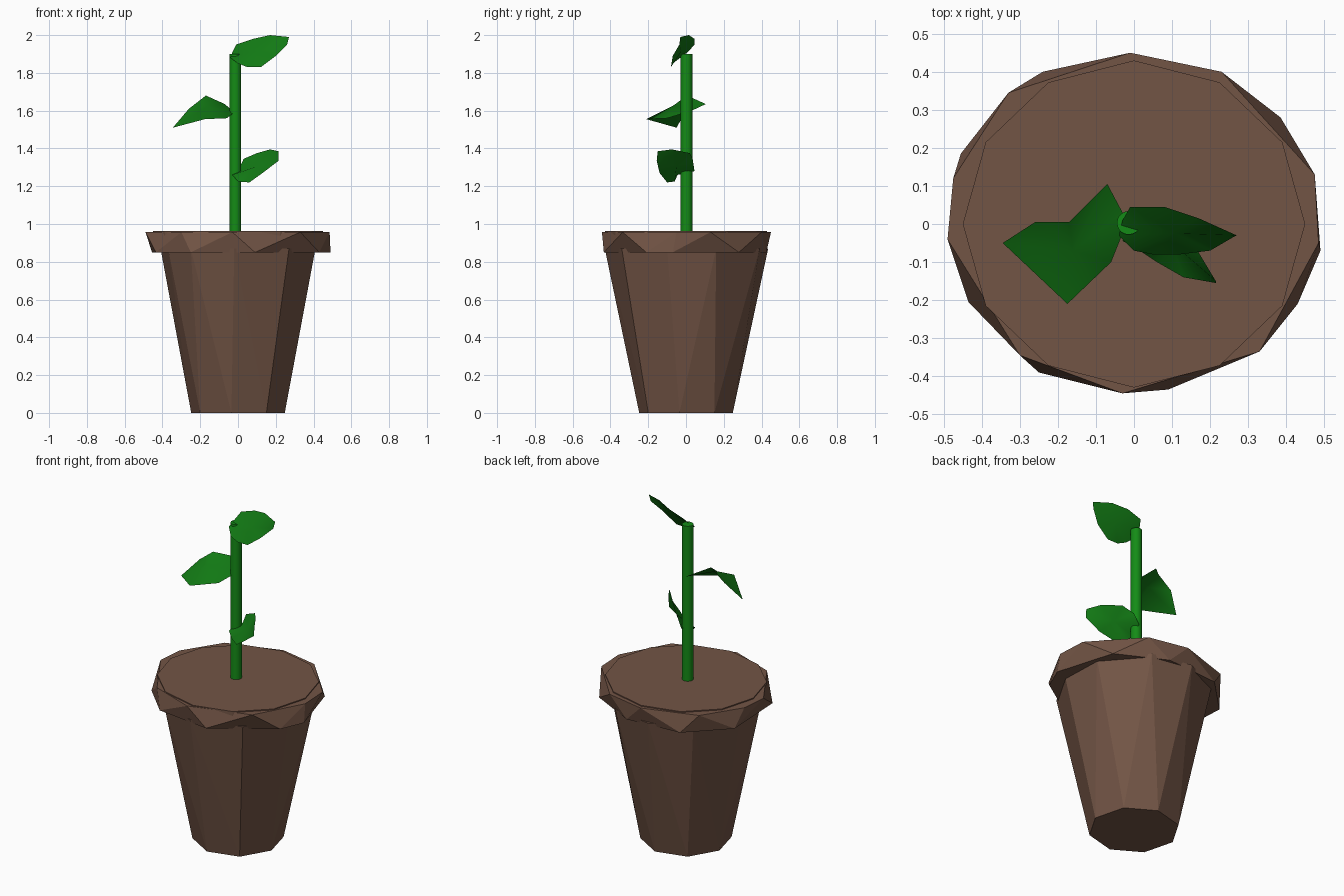
import bpy, bmesh, math

if "Cube" in bpy.data.objects:
    bpy.data.objects.remove(bpy.data.objects["Cube"])


def material(name, rgb):
    m = bpy.data.materials.new(name)
    m.diffuse_color = (*rgb, 1)
    m.use_nodes = True
    m.node_tree.nodes["Principled BSDF"].inputs["Base Color"].default_value = m.diffuse_color
    return m


brown = material("clay_brown", (0.17, 0.09, 0.06))
stem_green = material("stem_green", (0.007, 0.26, 0.008))
leaf_green = material("leaf_green", (0.006, 0.19, 0.007))


def finish(bm, name, mat, smooth=False):
    me = bpy.data.meshes.new(name)
    bm.to_mesh(me)
    bm.free()
    me.materials.append(mat)
    for p in me.polygons:
        p.use_smooth = smooth
    ob = bpy.data.objects.new(name, me)
    bpy.context.collection.objects.link(ob)
    return ob


def ring(n, r, offset=0):
    return [(r * math.cos(math.radians(offset) + math.tau * i / n),
             r * math.sin(math.radians(offset) + math.tau * i / n)) for i in range(n)]


def hull(name, low, z0, high, z1, mat):
    """Faceted solid between two uneven rings."""
    bm = bmesh.new()
    for pts, z in ((low, z0), (high, z1)):
        for x, y in pts:
            bm.verts.new((x, y, z))
    res = bmesh.ops.convex_hull(bm, input=bm.verts[:])
    extra = [v for v in res["geom_interior"] if isinstance(v, bmesh.types.BMVert)]
    if extra:
        bmesh.ops.delete(bm, geom=extra, context='VERTS')
    bmesh.ops.recalc_face_normals(bm, faces=bm.faces[:])
    return finish(bm, name, mat)


# Tapered pot body
pot_top = [(.27, -.34), (.41, -.1), (.4, .16), (.2, .39), (-.05, .435),
           (-.28, .33), (-.41, .06), (-.37, -.2), (-.25, -.35), (-.02, -.43)]
hull("pot_body", ring(8, .25, -8), 0, pot_top, .87, brown)

# Chipped rim
rim_low = [(.385, .28), (.49, -.07), (.43, -.21), (.09, -.435), (-.25, -.39),
           (-.435, -.205), (-.455, .185), (-.24, .40), (.1, .425)]
rim_high = [(-.01, .45), (.23, .40), (.475, .13), (.485, -.05), (.33, -.335),
            (-.03, -.445), (-.3, -.345), (-.49, -.04), (-.475, .12), (-.33, .345)]
hull("pot_rim", rim_low, .85, rim_high, .957, brown)

# Soil disc
soil = [(x, y * .955) for x, y in ring(12, .45)]
hull("soil", soil, .93, soil, .963, brown)

# Stem
bpy.ops.mesh.primitive_cylinder_add(vertices=20, radius=.031, depth=.96,
                                    location=(-.014, .003, 1.42))
stem = bpy.context.object
stem.name = "stem"
stem.data.materials.append(stem_green)
bpy.ops.object.shade_smooth_by_angle()


# Leaves: thin folded blades, fanned from a point on the midrib
def leaf(name, mid, outline):
    bm = bmesh.new()
    c = bm.verts.new(mid)
    vs = [bm.verts.new(p) for p in outline]
    for a, b in zip(vs, vs[1:] + vs[:1]):
        bm.faces.new((c, a, b))
    return finish(bm, name, leaf_green, True)


leaf("top_leaf", (.11, -.025, 1.915),
     [(-.04, -.03, 1.88), (0, -.07, 1.85), (.05, -.08, 1.83), (.12, -.08, 1.83),
      (.2, -.07, 1.89), (.26, -.035, 1.95), (.27, -.03, 1.99), (.17, .015, 2.0),
      (.08, .045, 1.98), (-.01, .045, 1.95), (-.03, .01, 1.91)])
leaf("middle_leaf", (-.16, -.07, 1.625),
     [(-.02, 0, 1.59), (-.06, -.1, 1.56), (-.175, -.21, 1.555), (-.345, -.05, 1.51),
      (-.26, .005, 1.61), (-.17, .005, 1.68), (-.07, .105, 1.635), (-.03, .03, 1.6)])
leaf("lower_leaf", (.1, -.05, 1.305),
     [(-.03, -.045, 1.26), (0, -.06, 1.225), (.06, -.1, 1.22), (.13, -.14, 1.27),
      (.215, -.155, 1.335), (.215, -.15, 1.385), (.17, -.075, 1.395),
      (.1, .02, 1.375), (.03, .035, 1.345), (.0, .045, 1.28)])
